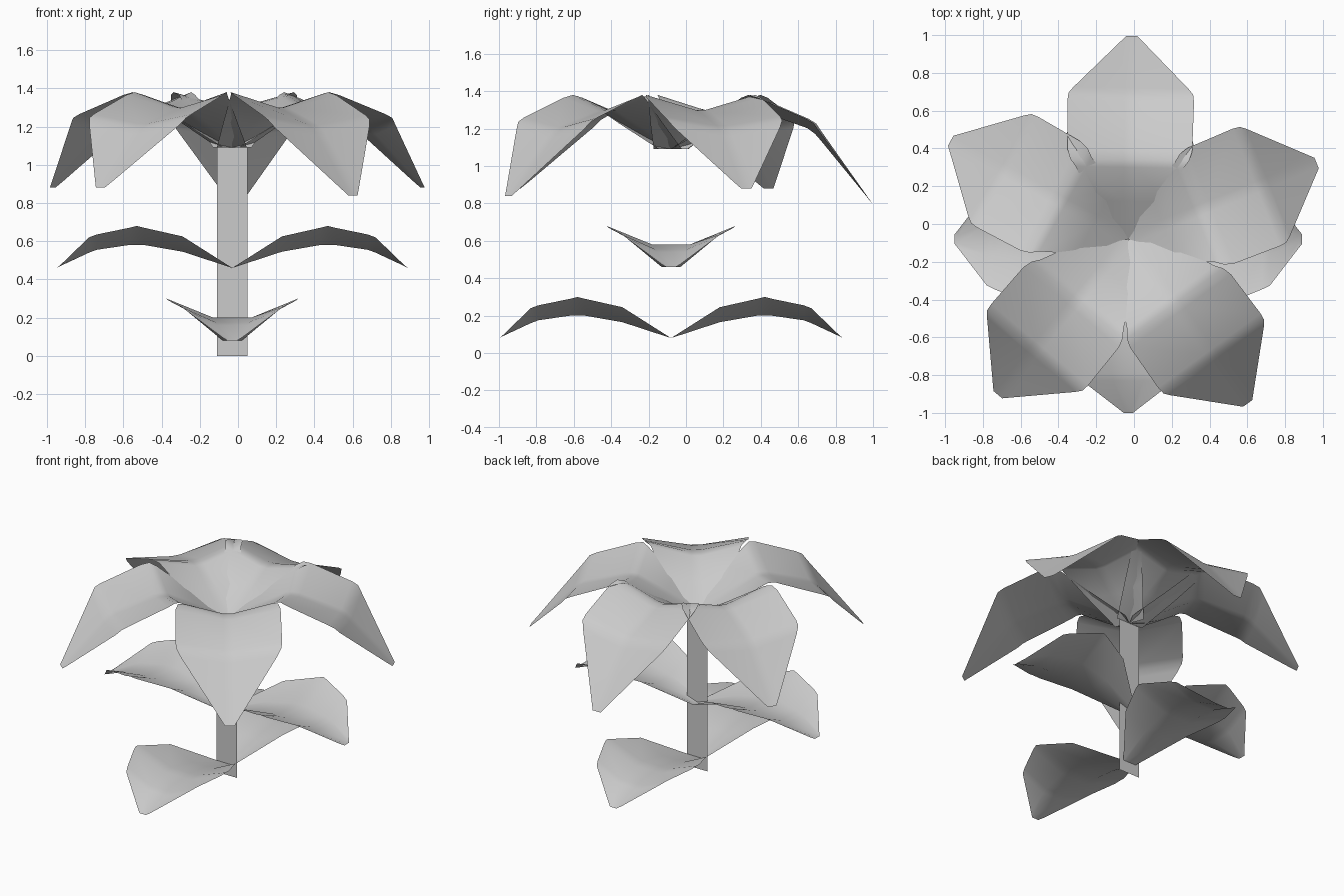
import bpy
from math import radians
from mathutils import Matrix, Vector

CENTRE = Vector((-0.03, -0.08, 0))


def sheet(name, verts, faces):
    me = bpy.data.meshes.new(name)
    me.from_pydata(verts, [], faces)
    me.update()
    ob = bpy.data.objects.new(name, me)
    bpy.context.collection.objects.link(ob)
    for p in me.polygons:
        p.use_smooth = True
    return ob


def blade(name, stations, angle, z=0.0, tip_drop=0.0):
    """Folded blade; stations are (radius, inner half width, half width, mid z, edge z)."""
    rot = Matrix.Rotation(radians(angle), 4, 'Z')
    length = stations[-1][0]
    verts, faces = [], []
    for r, wi, w, zm, ze in stations:
        drop = tip_drop * max(0.0, (r - 0.5) / (length - 0.5)) ** 2
        for y, h in ((-w, ze), (-wi, zm), (wi, zm), (w, ze)):
            verts.append(rot @ Vector((r, y, z + h - drop)) + CENTRE)
    for i in range(len(stations) - 1):
        for j in range(3):
            a = i * 4 + j
            faces.append((a, a + 4, a + 5, a + 1))
    return sheet(name, verts, faces)


# flat stem
sheet("stem", [CENTRE + Vector((x, 0, z)) for x, z in
               ((-0.08, 0), (0.08, 0), (0.08, 1.09), (-0.08, 1.09))], [(0, 1, 2, 3)])

# two crossed pairs of arched leaves
LEAF = [(0.00, 0.03, 0.05, 0.00, 0.00),
        (0.26, 0.08, 0.25, 0.085, 0.165),
        (0.46, 0.10, 0.335, 0.12, 0.21),
        (0.50, 0.10, 0.345, 0.12, 0.22),
        (0.54, 0.10, 0.335, 0.12, 0.21),
        (0.71, 0.085, 0.265, 0.095, 0.175),
        (0.75, 0.08, 0.245, 0.08, 0.16),
        (0.90, 0.02, 0.05, 0.01, 0.015),
        (0.92, 0.01, 0.025, 0.00, 0.00)]
for i, (ang, z) in enumerate(((0, 0.46), (180, 0.46), (90, 0.08), (270, 0.08))):
    blade(f"leaf_{i + 1}", LEAF, ang, z)

# five drooping petals
PETAL = [(0.00, 0.03, 0.10, 1.09, 1.09),
         (0.20, 0.03, 0.20, 1.20, 1.23),
         (0.38, 0.03, 0.285, 1.295, 1.365),
         (0.42, 0.03, 0.315, 1.30, 1.38),
         (0.47, 0.03, 0.33, 1.295, 1.365),
         (0.73, 0.03, 0.335, 1.215, 1.265),
         (0.77, 0.03, 0.33, 1.19, 1.245),
         (0.80, 0.03, 0.305, 1.16, 1.205),
         (1.04, 0.02, 0.065, 0.915, 0.92),
         (1.075, 0.01, 0.03, 0.88, 0.88)]
for i, (ang, drop) in enumerate(((89, 0.08), (22, 0.0), (-54, 0.04), (230, 0.0), (151, 0.0))):
    blade(f"petal_{i + 1}", PETAL, ang, 0.0, drop)
